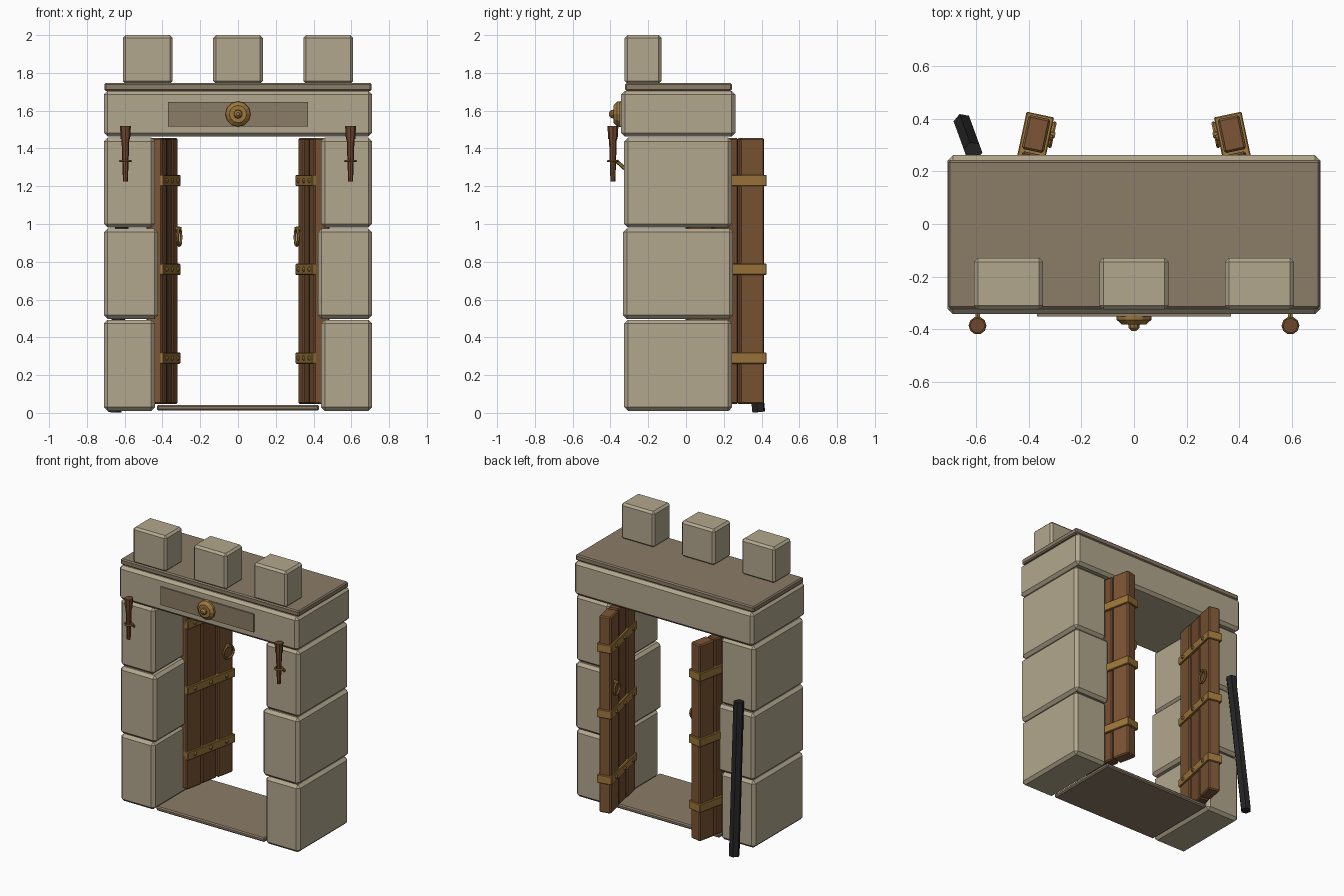
import bpy, bmesh, math
from mathutils import Matrix, Vector

if "Cube" in bpy.data.objects:
    bpy.data.objects.remove(bpy.data.objects["Cube"])


def material(name, r, g, b):
    m = bpy.data.materials.new(name)
    m.diffuse_color = (r, g, b, 1)
    m.use_nodes = True
    m.node_tree.nodes["Principled BSDF"].inputs["Base Color"].default_value = m.diffuse_color
    return m


STONE = material("stone", .45, .39, .27)
DARK = material("dark_stone", .26, .20, .135)
WOOD = material("wood", .20, .09, .035)
WOOD2 = material("wood_dark", .165, .072, .028)
TORCH = material("torch_wood", .16, .062, .027)
BRASS = material("brass", .34, .185, .045)
IRON = material("iron", .018, .018, .018)
ID = Matrix.Identity(4)


def finish(bm, name, mat, M=ID):
    bm.transform(M)
    bmesh.ops.recalc_face_normals(bm, faces=bm.faces)
    me = bpy.data.meshes.new(name)
    bm.to_mesh(me)
    bm.free()
    me.materials.append(mat)
    ob = bpy.data.objects.new(name, me)
    bpy.context.collection.objects.link(ob)
    return ob


def box(name, lo, hi, mat, bevel=0.0, M=ID):
    lo, hi = Vector(lo), Vector(hi)
    bm = bmesh.new()
    bmesh.ops.create_cube(bm, size=1)
    bm.transform(Matrix.Translation((lo + hi) / 2) @ Matrix.Diagonal((*(hi - lo), 1)))
    if bevel:
        bmesh.ops.bevel(bm, geom=bm.edges[:], offset=bevel, segments=1,
                        affect='EDGES', profile=0.5)
    return finish(bm, name, mat, M)


def rod(name, p0, p1, r0, r1, sides, mat, M=ID):
    p0, p1 = Vector(p0), Vector(p1)
    d = p1 - p0
    bm = bmesh.new()
    bmesh.ops.create_cone(bm, cap_ends=True, segments=sides, radius1=r0,
                          radius2=r1, depth=d.length)
    bm.transform(Matrix.Translation((p0 + p1) / 2)
                 @ d.to_track_quat('Z', 'Y').to_matrix().to_4x4())
    return finish(bm, name, mat, M)


def ring(name, centre, axis, R, r, mat, M=ID, major=16, minor=6):
    # sweep a small circle round the axis
    bm = bmesh.new()
    loops = []
    for i in range(major):
        a = 2 * math.pi * i / major
        loops.append([bm.verts.new(((R + r * math.cos(t)) * math.cos(a),
                                    (R + r * math.cos(t)) * math.sin(a), r * math.sin(t)))
                      for t in (2 * math.pi * j / minor for j in range(minor))])
    for i in range(major):
        A, B = loops[i], loops[(i + 1) % major]
        for j in range(minor):
            k = (j + 1) % minor
            bm.faces.new((A[j], B[j], B[k], A[k]))
    bm.transform(Matrix.Translation(centre)
                 @ Vector(axis).to_track_quat('Z', 'Y').to_matrix().to_4x4())
    return finish(bm, name, mat, M)


# Lintel, cap, threshold and battlements
box("lintel", (-.71, -.343, 1.463), (.71, .262, 1.705), STONE, .02)
box("cap_slab", (-.708, -.322, 1.705), (.708, .243, 1.746), DARK, .008)
box("threshold", (-.43, -.315, .012), (.43, .235, .042), DARK, .008)
for label, x in (("left", -.478), ("middle", 0), ("right", .478)):
    box(f"merlon_{label}", (x - .132, -.325, 1.742), (x + .132, -.13, 2.0), STONE, .015)

# Plaque with round boss
box("plaque", (-.37, -.352, 1.517), (.37, -.33, 1.647), DARK)
rod("boss_rim", (0, -.345, 1.582), (0, -.365, 1.582), .068, .066, 12, BRASS)
rod("boss_disc", (0, -.365, 1.582), (0, -.383, 1.582), .066, .046, 12, BRASS)
rod("boss_knob", (0, -.38, 1.582), (0, -.396, 1.582), .024, .021, 10, BRASS)
rod("boss_tip", (0, -.396, 1.582), (0, -.407, 1.582), .021, .009, 10, BRASS)

# Everything paired: left side built, right side mirrored
BLOCKS = (("lower", .01, .493, .44, -.327, .243),
          ("middle", .497, .977, .423, -.333, .25),
          ("upper", .981, 1.458, .44, -.327, .243))
OPEN = Matrix.Translation((-.487, .009, 0)) @ Matrix.Rotation(math.radians(-12), 4, 'Z')
MIRROR = Matrix.Diagonal((-1, 1, 1, 1))

for side, S in (("left", ID), ("right", MIRROR)):
    # Pillar blocks
    for label, z0, z1, inner, y0, y1 in BLOCKS:
        box(f"{side}_pillar_{label}", (-.71, y0, z0), (-inner, y1, z1), STONE, .02, S)

    # Door leaf: local x = thickness, local y = length
    D = S @ OPEN
    for i in range(3):
        inset = .005 if i == 1 else 0
        box(f"{side}_door_plank_{i + 1}", (inset, i * .14 + .004, .047),
            (.085 - inset, i * .14 + .136, 1.455), WOOD2 if i == 1 else WOOD, .008, D)
    for i, z in enumerate((.29, .76, 1.23)):
        box(f"{side}_door_strap_{i + 1}", (-.011, .004, z - .03),
            (.096, .426, z + .03), BRASS, .004, D)
        for j in range(3):
            u = .07 + j * .14
            rod(f"{side}_strap_rivet_{i + 1}_{j + 1}", (.094, u, z), (.106, u, z),
                .016, .008, 8, BRASS, D)

    # Pull ring and its staple
    ring(f"{side}_pull_ring", (.103, .36, .93), (1, 0, 0), .044, .008, BRASS, D)
    rod(f"{side}_ring_staple", (.08, .36, .974), (.114, .36, .974), .013, .011, 8, BRASS, D)

    # Wall torch in bracket
    tx, ty = -.596, -.387
    rod(f"{side}_torch_shaft", (tx, ty, 1.225), (tx, ty, 1.46), .013, .021, 8, TORCH, S)
    rod(f"{side}_torch_head", (tx, ty, 1.45), (tx, ty, 1.518), .025, .029, 8, TORCH, S)
    ring(f"{side}_torch_ring", (tx, ty, 1.333), (0, 0, 1), .027, .007, BRASS, S, 10)
    rod(f"{side}_torch_bracket", (tx, -.368, 1.333), (tx, -.318, 1.288), .010, .010, 6, BRASS, S)

# Iron bar leaning on the back of the left pillar
rod("leaning_bar", (-.652, .385, .005), (-.613, .278, 1.06), .036, .036, 6, IRON)
